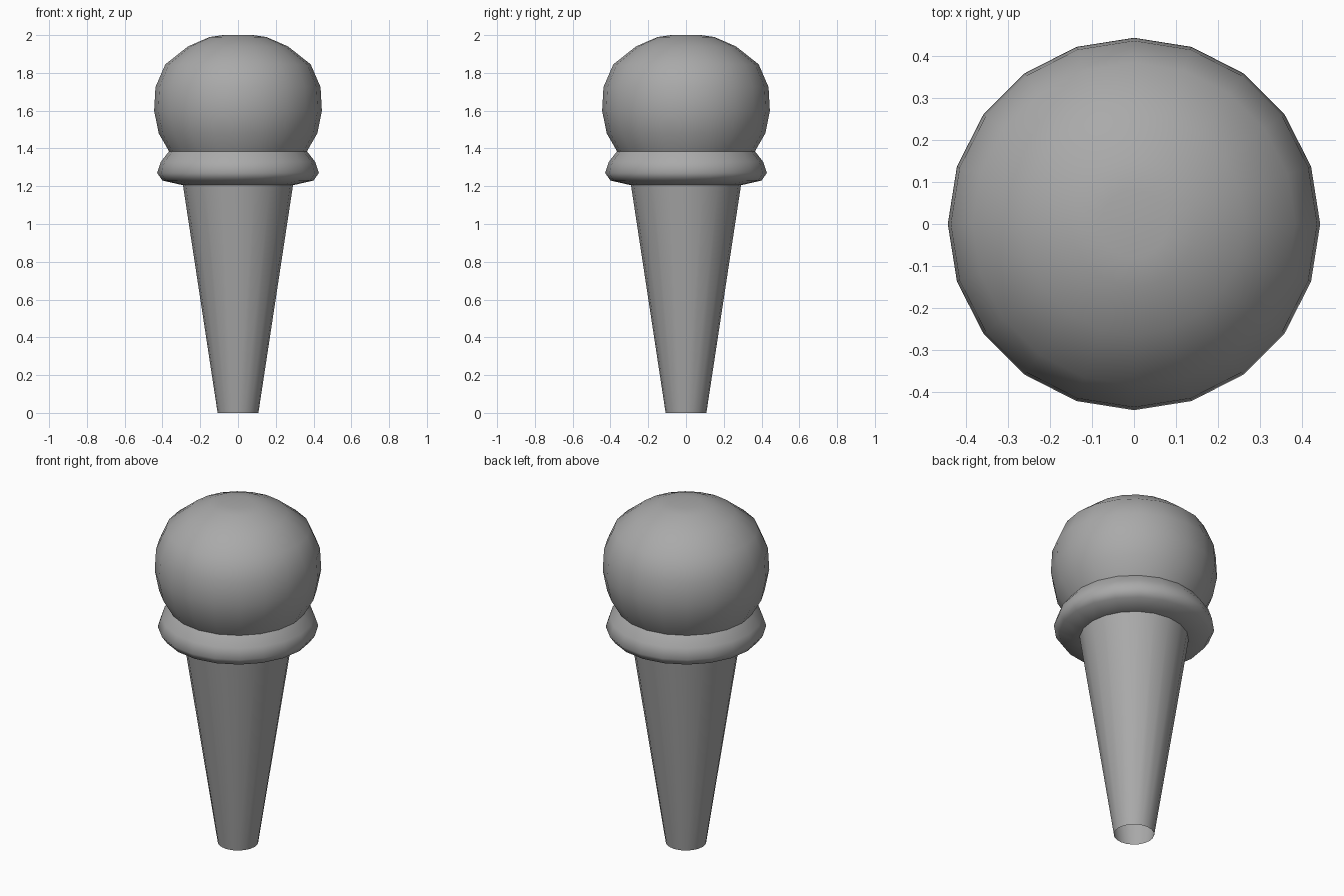
import bpy
import math

SIDES = 20

cube = bpy.data.objects.get("Cube")
if cube:
    bpy.data.objects.remove(cube, do_unlink=True)

grey = bpy.data.materials.new("plain grey")
grey.use_nodes = True
colour = (0.4, 0.4, 0.4, 1)
grey.diffuse_color = colour
grey.node_tree.nodes["Principled BSDF"].inputs["Base Color"].default_value = colour


def lathe(name, profile):
    """Revolve (radius, height) points about z; zero radius makes a pole."""
    verts, faces, rings = [], [], []
    for radius, z in profile:
        count = SIDES if radius else 1
        start = len(verts)
        for i in range(count):
            a = math.tau * i / SIDES
            verts.append((radius * math.cos(a), radius * math.sin(a), z))
        rings.append([start + i % count for i in range(SIDES)])
    for low, high in zip(rings, rings[1:]):
        for i in range(SIDES):
            j = (i + 1) % SIDES
            face = dict.fromkeys((low[i], low[j], high[j], high[i]))
            faces.append(tuple(face))
    mesh = bpy.data.meshes.new(name)
    mesh.from_pydata(verts, [], faces)
    mesh.materials.append(grey)
    obj = bpy.data.objects.new(name, mesh)
    bpy.context.collection.objects.link(obj)
    bpy.ops.object.select_all(action="DESELECT")
    obj.select_set(True)
    bpy.context.view_layer.objects.active = obj
    bpy.ops.object.shade_smooth_by_angle(angle=math.radians(60))
    return obj


# Tapered cone, open at the small end
lathe("cone", [(0.108, 0), (0.292, 1.21)])

# Scoop with its overhanging lip
lathe("scoop", [
    (0, 1.205), (0.29, 1.205), (0.40, 1.23), (0.428, 1.27), (0.408, 1.33),
    (0.365, 1.385), (0.42, 1.48), (0.444, 1.60), (0.437, 1.725),
    (0.385, 1.845), (0.265, 1.94), (0.15, 1.99), (0.08, 2.0), (0, 2.0),
])
